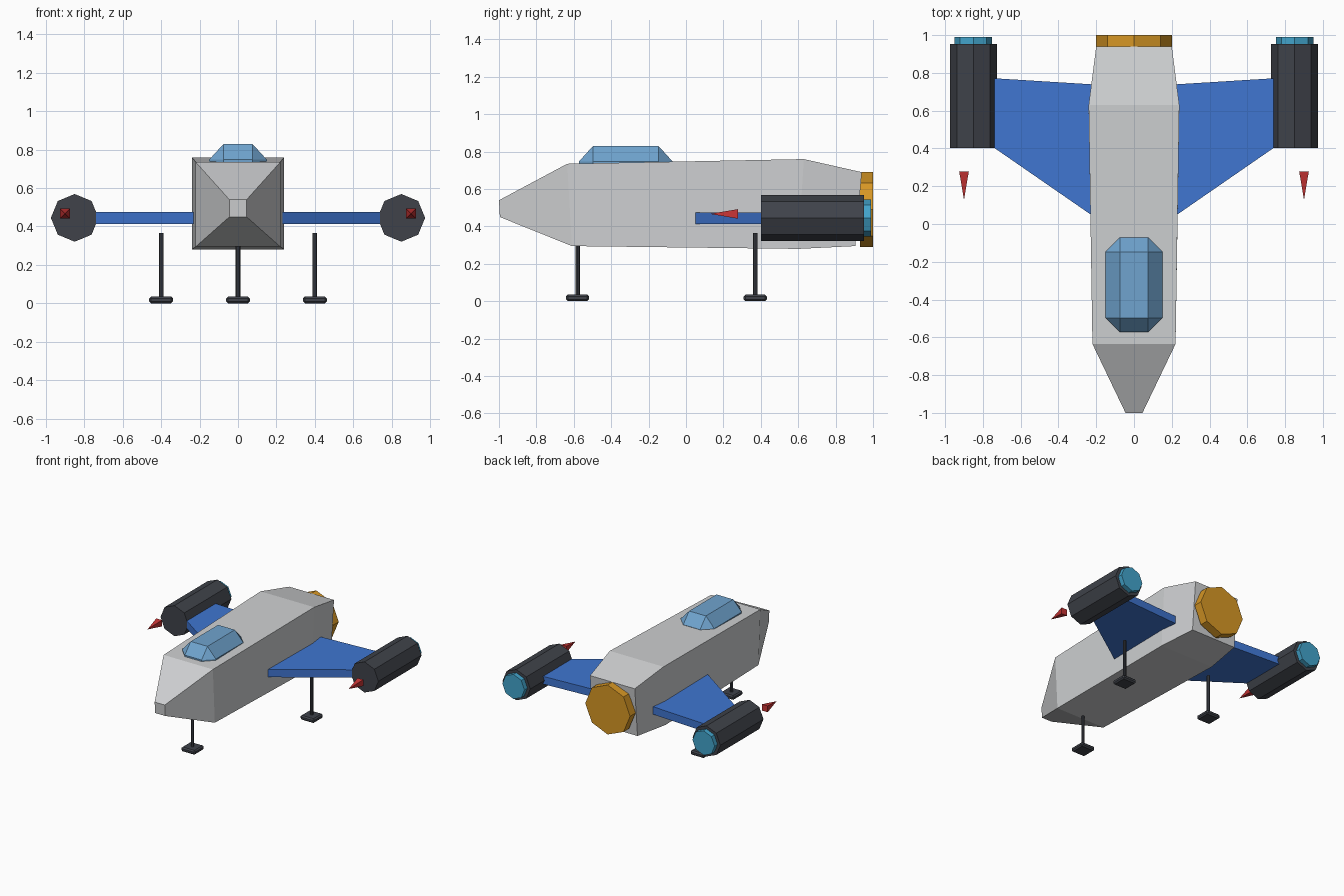
import bpy, bmesh, math
from mathutils import Matrix

cube = bpy.data.objects.get("Cube")
if cube:
    bpy.data.objects.remove(cube, do_unlink=True)


def material(name, rgb):
    m = bpy.data.materials.new(name)
    m.use_nodes = True
    m.diffuse_color = (*rgb, 1)
    bsdf = m.node_tree.nodes["Principled BSDF"]
    bsdf.inputs["Base Color"].default_value = (*rgb, 1)
    bsdf.inputs["Roughness"].default_value = 0.6
    return m


GREY = material("hull grey", (0.62, 0.63, 0.64))
BLUE = material("wing blue", (0.05, 0.18, 0.64))
DARK = material("dark metal", (0.05, 0.055, 0.068))
GLASS = material("canopy blue", (0.16, 0.37, 0.62))
CYAN = material("exhaust cyan", (0.055, 0.37, 0.6))
ORANGE = material("nozzle orange", (0.68, 0.31, 0.018))
RED = material("tip red", (0.58, 0.035, 0.035))


def finish(name, bm, mat):
    bmesh.ops.recalc_face_normals(bm, faces=bm.faces)
    mesh = bpy.data.meshes.new(name)
    bm.to_mesh(mesh)
    bm.free()
    mesh.materials.append(mat)
    obj = bpy.data.objects.new(name, mesh)
    bpy.context.collection.objects.link(obj)
    return obj


def loft(name, rings, mat):
    """Skin a closed solid through rings that share a point count."""
    bm = bmesh.new()
    loops = [[bm.verts.new(p) for p in ring] for ring in rings]
    n = len(loops[0])
    for a, b in zip(loops, loops[1:]):
        for i in range(n):
            j = (i + 1) % n
            bm.faces.new((a[i], a[j], b[j], b[i]))
    bm.faces.new(loops[0])
    bm.faces.new(loops[-1])
    return finish(name, bm, mat)


def prism(name, centre, r_front, r_back, length, sides, mat, axis="Y", turn=0):
    """Cylinder or cone along y (front to back) or z (bottom to top)."""
    bm = bmesh.new()
    bmesh.ops.create_cone(bm, cap_ends=True, segments=sides, radius1=r_front,
                          radius2=r_back, depth=length,
                          matrix=Matrix.Rotation(turn, 4, "Z"))
    if axis == "Y":
        bm.transform(Matrix.Rotation(-math.pi / 2, 4, "X"))
    bm.transform(Matrix.Translation(centre))
    return finish(name, bm, mat)


# Fuselage: half width, y and z of the top edge, y and z of the bottom edge
sections = [(0.045, -1.0, 0.54, -0.995, 0.45), (0.22, -0.635, 0.735, -0.61, 0.295),
            (0.24, 0.63, 0.76, 0.6, 0.28), (0.2, 0.94, 0.69, 0.905, 0.295)]
loft("fuselage", [[(-w, yt, zt), (w, yt, zt), (w, yb, zb), (-w, yb, zb)]
                  for w, yt, zt, yb, zb in sections], GREY)

# Main nozzle
prism("main_nozzle", (0, 0.965, 0.49), 0.2, 0.2, 0.07, 8, ORANGE)

# Canopy: chamfered half box
bm = bmesh.new()
for sx in (-1, 1):
    for sy in (-1, 1):
        for dx, dy, z in ((0.075, 0.175, 0.83), (0.15, 0.175, 0.748), (0.075, 0.25, 0.748),
                          (0.15, 0.175, 0.71), (0.075, 0.25, 0.71)):
            bm.verts.new((sx * dx, -0.322 + sy * dy, z))
bmesh.ops.convex_hull(bm, input=bm.verts)
bmesh.ops.dissolve_limit(bm, angle_limit=0.02, verts=bm.verts, edges=bm.edges)
finish("canopy", bm, GLASS)


def landing_leg(name, x, y):
    prism(name + "_strut", (x, y, 0.2), 0.012, 0.012, 0.33, 8, DARK, axis="Z")
    bm = bmesh.new()
    bmesh.ops.create_cube(bm, size=1, matrix=Matrix.Translation((x, y, 0.0175))
                          @ Matrix.Diagonal((0.124, 0.124, 0.035, 1)))
    bmesh.ops.bevel(bm, geom=bm.edges[:], offset=0.01, segments=1, affect="EDGES")
    finish(name + "_foot", bm, DARK)


# Wings, engines, tips and rear legs on both sides
for side, s in (("left", 1), ("right", -1)):
    plan = [(0.2, 0.03), (0.75, 0.41), (0.75, 0.772), (0.2, 0.738)]
    loft(side + "_wing", [[(s * x, y, z) for x, y in plan] for z in (0.413, 0.475)], BLUE)
    prism(side + "_engine", (s * 0.85, 0.677, 0.445), 0.124, 0.124, 0.55, 8, DARK)
    prism(side + "_exhaust", (s * 0.85, 0.96, 0.445), 0.099, 0.099, 0.06, 8, CYAN)
    prism(side + "_red_tip", (s * 0.9, 0.203, 0.467), 0, 0.036, 0.15, 4, RED,
          turn=math.pi / 4)
    landing_leg(side + "_rear_leg", s * 0.4, 0.37)

landing_leg("front_leg", 0, -0.58)
